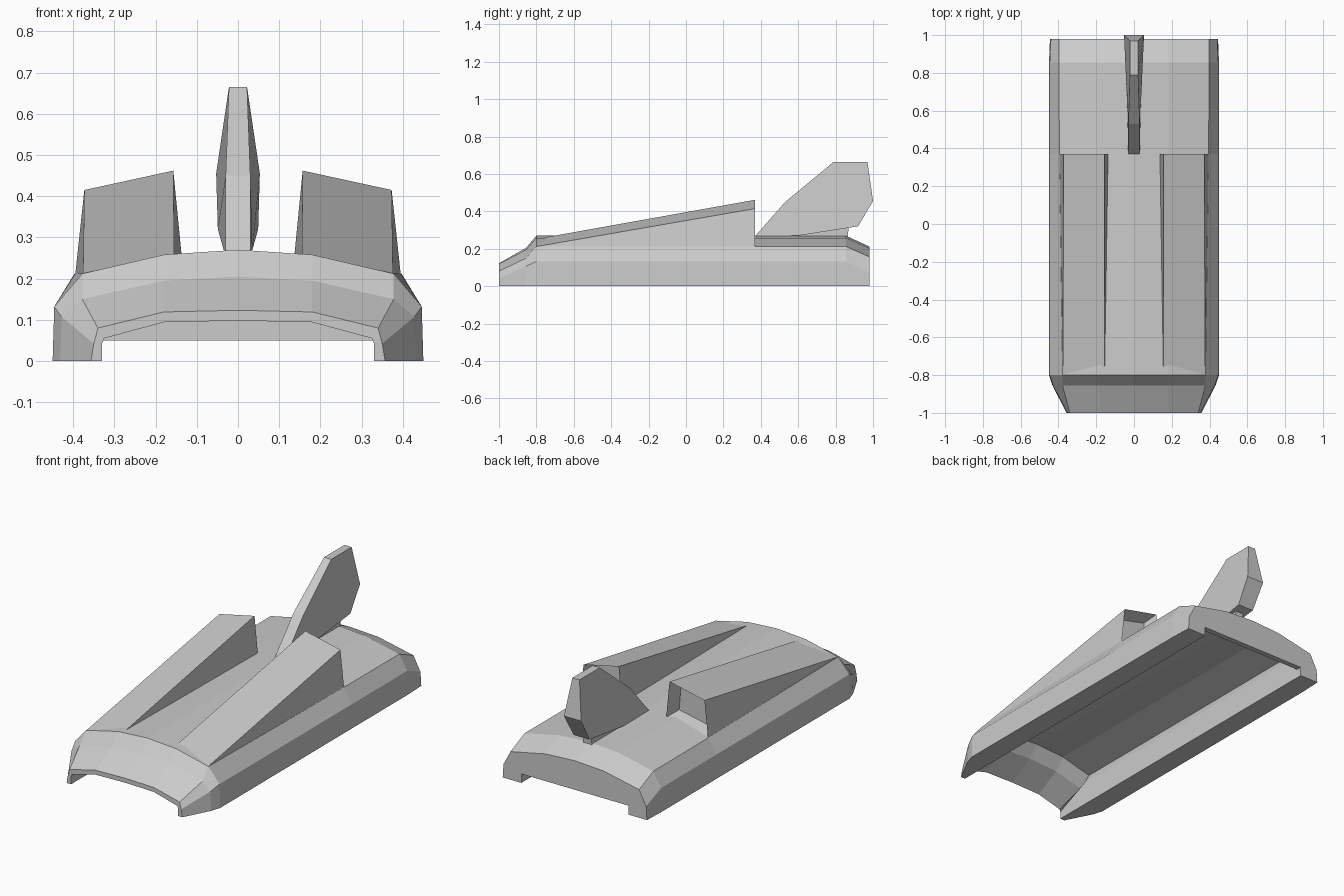
import bpy, bmesh

if "Cube" in bpy.data.objects:
    bpy.data.objects.remove(bpy.data.objects["Cube"])


def make(name, verts, faces):
    bm = bmesh.new()
    vs = [bm.verts.new(v) for v in verts]
    for f in faces:
        bm.faces.new([vs[i] for i in f])
    bmesh.ops.recalc_face_normals(bm, faces=bm.faces[:])
    me = bpy.data.meshes.new(name)
    bm.to_mesh(me)
    bm.free()
    ob = bpy.data.objects.new(name, me)
    bpy.context.collection.objects.link(ob)
    return ob


def loft(name, loops):
    n = len(loops[0])
    verts = [p for loop in loops for p in loop]
    faces = [(r * n + i, r * n + (i + 1) % n, (r + 1) * n + (i + 1) % n, (r + 1) * n + i)
             for r in range(len(loops) - 1) for i in range(n)]
    faces += [tuple(range(n)), tuple(range(len(verts) - n, len(verts)))]
    return make(name, verts, faces)


def section(y, za, zb, cx, cz, dx, dz, ex):
    # Arched shell with a square rail under each edge
    t = 0.025
    half = [(0, za), (.18, zb), (cx, cz), (dx, dz), (ex, 0),
            (.33, 0), (.33, dz), (min(.36, cx - .015), max(cz - t, dz + .01)), (.18, zb - t), (0, za - t)]
    ring = half + [(-x, z) for x, z in half[-2:0:-1]]
    return [(x, y, z) for x, z in ring]


# Hull: y, crown z, shoulder z, corner x/z, rail top x/z, rail foot x
loft("hull_shell", [section(*s) for s in (
    (-1.00, .123, .119, .340, .080, .350, .042, .357),
    (-.855, .205, .195, .378, .150, .428, .107, .432),
    (-.800, .270, .258, .378, .212, .446, .132, .450),
    (0.370, .270, .258, .395, .212, .446, .132, .450),
    (0.855, .270, .258, .397, .212, .446, .132, .450),
    (0.980, .212, .202, .397, .157, .440, .075, .445))])

# Rear wall closing the tunnel
wall = [(.33, .05), (.33, .075), (.36, .132), (.18, .177), (0, .187)]
wall += [(-x, z) for x, z in wall[-2::-1]]
loft("rear_wall", [[(x, y, z) for x, z in wall] for y in (.95, .98)])

# Pair of wedge pods with recessed rear openings
pod = make("wedge_pod",
           [(.137, .37, .258), (.395, .37, .21), (.373, .37, .415), (.157, .37, .462),
            (.155, -.76, .26), (.376, -.80, .212)],
           [(0, 1, 2, 3), (3, 2, 5, 4), (0, 3, 4), (1, 5, 2), (0, 4, 5, 1)])
bm = bmesh.new()
bm.from_mesh(pod.data)
back = max(bm.faces, key=lambda f: f.calc_center_median().y)
bmesh.ops.inset_individual(bm, faces=[back], thickness=.03)
bmesh.ops.translate(bm, verts=back.verts[:], vec=(0, -.08, 0))
bm.to_mesh(pod.data)
bm.free()
pod.modifiers.new("mirror", "MIRROR")

# Tail fin: y, z, half width
fin = [(.37, .268, .03), (.53, .45, .03), (.79, .665, .022), (.97, .665, .022),
       (1.0, .455, .053), (.92, .32, .049), (.60, .27, .035)]
loft("tail_fin", [[(s * w, y, z) for y, z, w in fin] for s in (-1, 1)])

# Pedestal under the fin
foot = [(.58, .26), (.865, .255), (.87, .33), (.60, .29)]
loft("fin_pedestal", [[(x, y, z) for y, z in foot] for x in (-.025, .025)])
